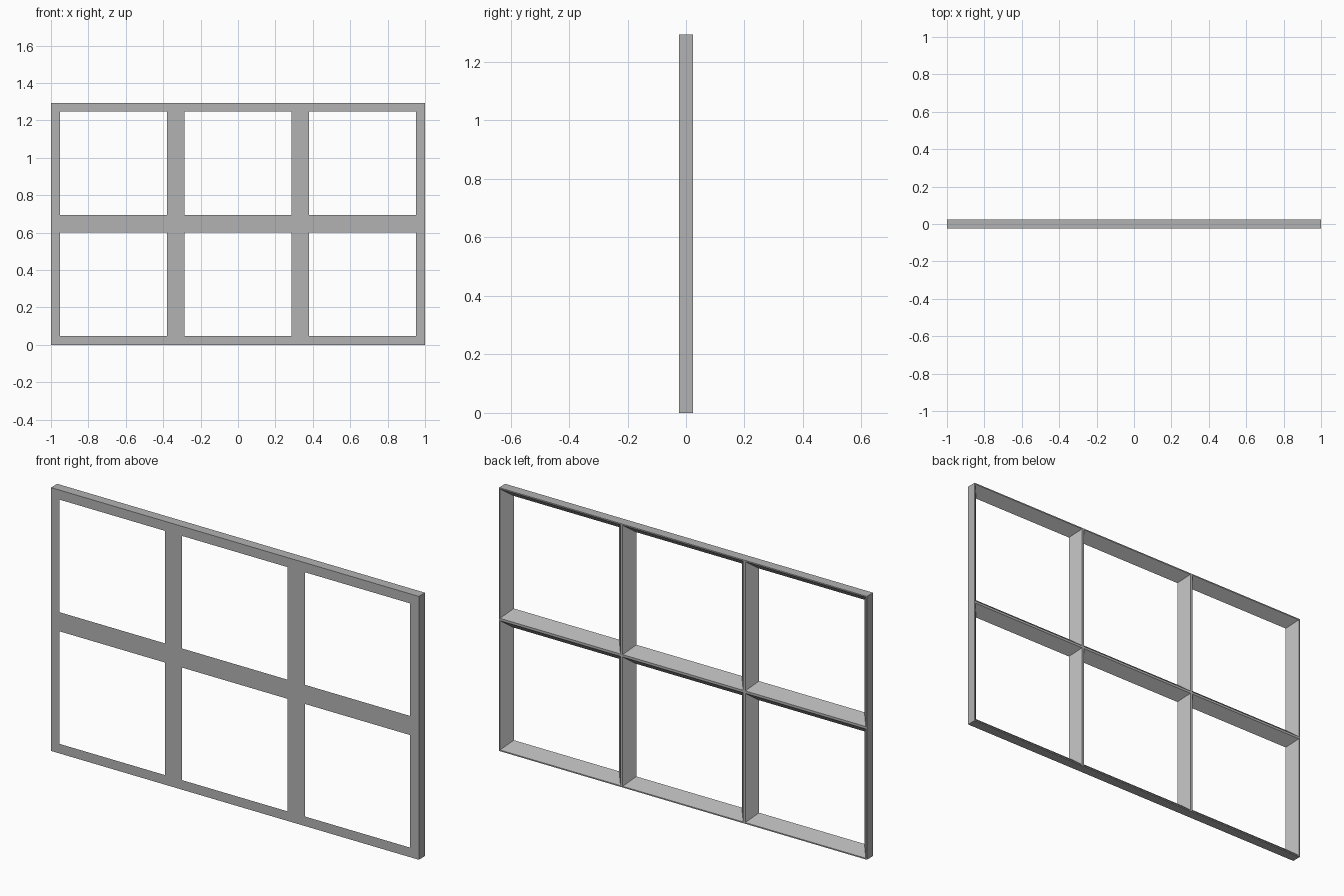
import bpy
import bmesh

cube = bpy.data.objects.get("Cube")
if cube:
    bpy.data.objects.remove(cube, do_unlink=True)

WIDTH, HEIGHT, DEPTH = 2.0, 1.294, 0.048
COLS, ROWS = 3, 2
FRONT_MARGIN, BACK_MARGIN = 0.047, 0.006

# Plain grey paint
grey = bpy.data.materials.new("grey")
grey.use_nodes = True
colour = (0.45, 0.45, 0.45, 1)
grey.diffuse_color = colour
grey.node_tree.nodes["Principled BSDF"].inputs["Base Color"].default_value = colour

bm = bmesh.new()


def ring(col, row, inset, y):
    """Rectangle around one pane: bottom left, bottom right, top right, top left."""
    w, h = WIDTH / COLS, HEIGHT / ROWS
    x0, x1 = -WIDTH / 2 + col * w + inset, -WIDTH / 2 + (col + 1) * w - inset
    z0, z1 = row * h + inset, (row + 1) * h - inset
    return [bm.verts.new((x, y, z)) for x, z in ((x0, z0), (x1, z0), (x1, z1), (x0, z1))]


# Each pane has a flat front border, splayed reveals and a narrow back ridge
for col in range(COLS):
    for row in range(ROWS):
        loops = [ring(col, row, 0, -DEPTH / 2),
                 ring(col, row, FRONT_MARGIN, -DEPTH / 2),
                 ring(col, row, BACK_MARGIN, DEPTH / 2),
                 ring(col, row, 0, DEPTH / 2)]
        outside = [row == 0, col == COLS - 1, row == ROWS - 1, col == 0]
        for side in range(4):
            nxt = (side + 1) % 4
            for a, b in zip(loops, loops[1:]):
                bm.faces.new((a[side], a[nxt], b[nxt], b[side]))
            # Outer edge of the whole frame
            if outside[side]:
                a, b = loops[3], loops[0]
                bm.faces.new((a[side], a[nxt], b[nxt], b[side]))

bmesh.ops.remove_doubles(bm, verts=bm.verts, dist=0.0001)
bmesh.ops.recalc_face_normals(bm, faces=bm.faces)

mesh = bpy.data.meshes.new("window_frame")
bm.to_mesh(mesh)
bm.free()
mesh.materials.append(grey)
frame = bpy.data.objects.new("window_frame", mesh)
bpy.context.collection.objects.link(frame)
